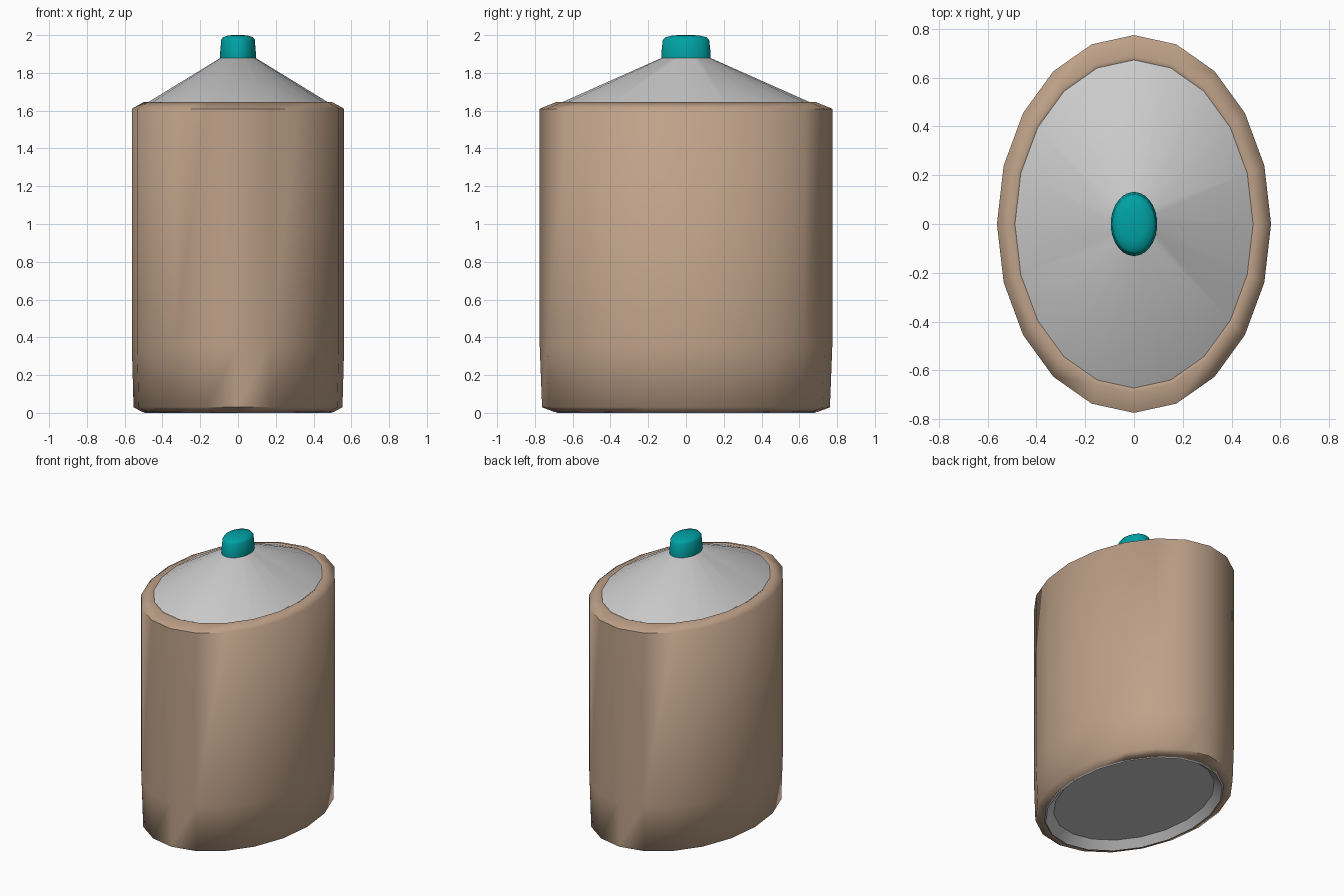
import bpy, bmesh, math

if "Cube" in bpy.data.objects:
    bpy.data.objects.remove(bpy.data.objects["Cube"])

RATIO = 1.378  # depth / width of every oval section


def material(name, color):
    m = bpy.data.materials.new(name)
    m.diffuse_color = color
    m.use_nodes = True
    m.node_tree.nodes["Principled BSDF"].inputs["Base Color"].default_value = m.diffuse_color
    return m


def oval_lathe(name, profile, sides, angle, mat=None):
    """Sweep (x radius, z) points around an oval; end radii of 0 close to a point."""
    bm = bmesh.new()
    rings = []
    for r, z in profile:
        if r == 0:
            rings.append([bm.verts.new((0, 0, z))] * sides)
        else:
            rings.append([bm.verts.new((r * math.sin(2 * math.pi * i / sides),
                                        -r * RATIO * math.cos(2 * math.pi * i / sides), z))
                          for i in range(sides)])
    for a, b in zip(rings, rings[1:]):
        for i in range(sides):
            j = (i + 1) % sides
            bm.faces.new(list(dict.fromkeys((a[i], a[j], b[j], b[i]))))
    me = bpy.data.meshes.new(name)
    bm.to_mesh(me)
    bm.free()
    ob = bpy.data.objects.new(name, me)
    bpy.context.collection.objects.link(ob)
    if mat:
        me.materials.append(mat)
    bpy.ops.object.select_all(action='DESELECT')
    ob.select_set(True)
    bpy.context.view_layer.objects.active = ob
    bpy.ops.object.shade_smooth_by_angle(angle=math.radians(angle))
    return ob


tan = material("tan", (0.52, 0.36, 0.25, 1))
teal = material("teal", (0.0, 0.36, 0.37, 1))

# Grey inner bottle: recessed base, hidden wall, conical shoulder
oval_lathe("bottle", [(0, 0.05), (0.45, 0.05), (0.495, 0.0), (0.545, 0.04),
                      (0.545, 1.60), (0.487, 1.638), (0.092, 1.88), (0, 1.88)], 20, 30)

# Tan sleeve with chamfered rims, open at both ends
oval_lathe("sleeve", [(0.496, 0.012), (0.505, 0.004), (0.553, 0.03), (0.562, 0.35),
                      (0.562, 1.61), (0.50, 1.645), (0.486, 1.636)], 20, 65, tan)

# Cap
oval_lathe("cap", [(0, 1.88), (0.095, 1.88), (0.095, 1.90), (0.089, 1.975), (0.08, 1.988),
                   (0.05, 1.999), (0, 2.0)], 40, 40, teal)
